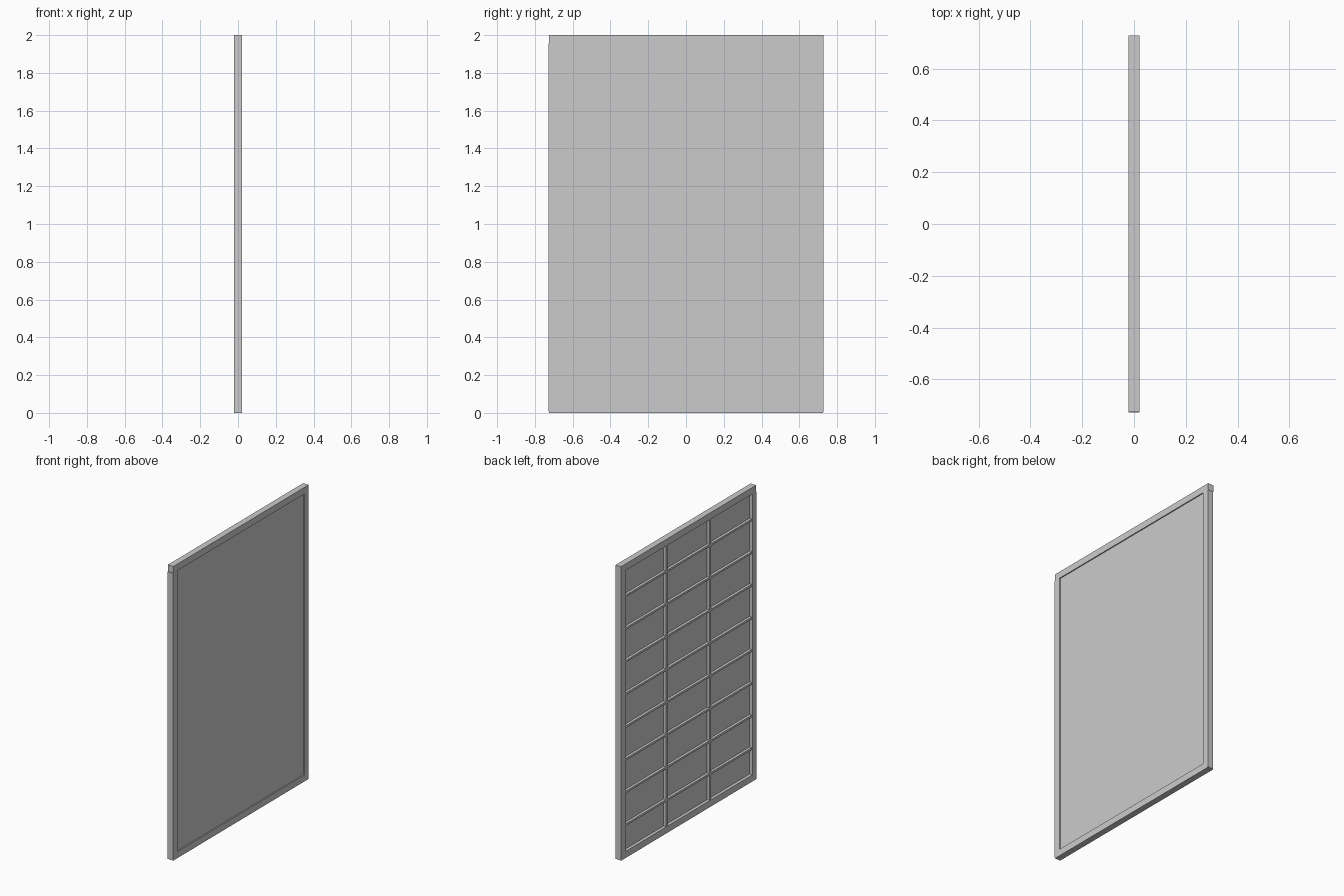
import bpy

if "Cube" in bpy.data.objects:
    bpy.data.objects.remove(bpy.data.objects["Cube"])


def box(name, x, y, z):
    """Box from (min, max) ranges on each axis."""
    bpy.ops.mesh.primitive_cube_add(
        size=1, location=[(a + b) / 2 for a, b in (x, y, z)])
    ob = bpy.context.object
    ob.name = name
    ob.scale = [b - a for a, b in (x, y, z)]
    bpy.ops.object.transform_apply(location=False, rotation=False, scale=True)
    return ob


T = 0.021        # half thickness
W = 0.045        # frame board width
IN = 0.682       # half width of the opening
FRAME_X = (-T, T)

# Outer frame, slightly uneven where the boards meet
box("top_rail", FRAME_X, (-0.724, 0.729), (2 - W, 2.0))
box("bottom_rail", FRAME_X, (-0.725, 0.725), (0, W))
box("left_stile", FRAME_X, (-0.729, -IN), (0.007, 2 - W))
box("right_stile", FRAME_X, (IN, 0.727), (0.004, 2 - W))

# Sheet set just behind the front face of the frame
box("panel_sheet", (0.0, 0.014), (-IN, IN), (W, 2 - W))

# Lattice on the rear side
BAR_X = (-0.018, 0.0)
B = 0.007
for i in range(1, 9):
    z = i * 2 / 9
    box(f"cross_bar_{i}", BAR_X, (-IN, IN), (z - B, z + B))
for i, y in enumerate((-0.234, 0.234), 1):
    box(f"upright_bar_{i}", BAR_X, (y - B, y + B), (W, 2 - W))
